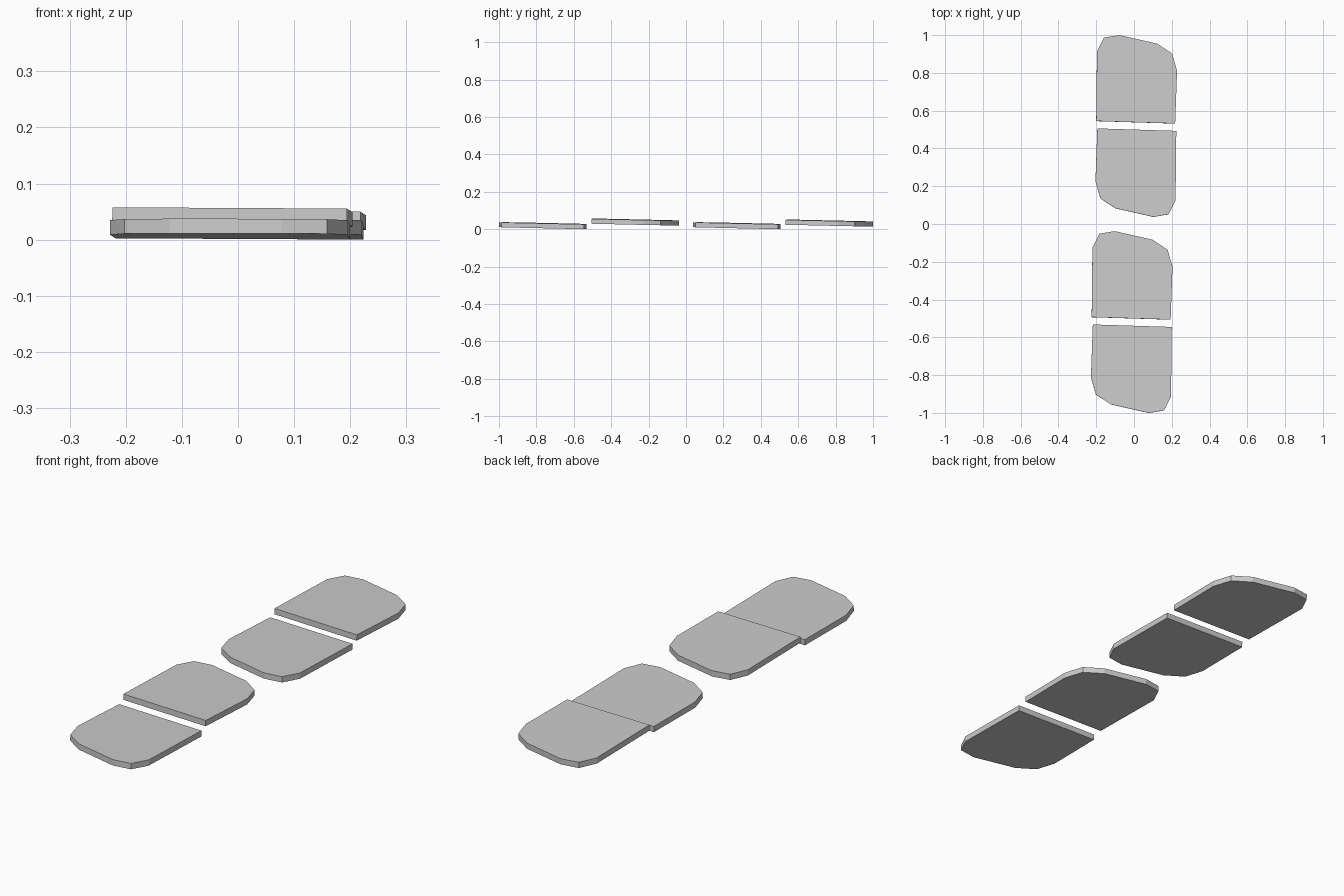
import bpy
import bmesh
from mathutils import Vector

cube = bpy.data.objects.get("Cube")
if cube:
    bpy.data.objects.remove(cube, do_unlink=True)

grey = bpy.data.materials.new("light grey")
grey.use_nodes = True
colour = (0.6, 0.6, 0.6, 1)
grey.diffuse_color = colour
grey.node_tree.nodes["Principled BSDF"].inputs["Base Color"].default_value = colour

# Half-plate outline, measured from the centre of a pair
OUTLINE = [(-.208, .394), (-.212, .026), (.206, .013), (.216, .293),
           (.19, .383), (.11, .436), (-.09, .481), (-.171, .468)]
THICKNESS = 0.026
SLOPE_X, SLOPE_Y = -0.006, -0.0225


def plate(name, centre, top, turn):
    """Tilted slab; turn is 1 for the rear half, -1 for the half turned around."""
    bm = bmesh.new()
    verts = [bm.verts.new((turn * x, turn * y, turn * (SLOPE_X * x + SLOPE_Y * y)))
             for x, y in OUTLINE]
    face = bm.faces.new(verts)
    normal = Vector((-SLOPE_X, -SLOPE_Y, 1)).normalized()
    base = bmesh.ops.extrude_face_region(bm, geom=[face])
    lower = [v for v in base["geom"] if isinstance(v, bmesh.types.BMVert)]
    bmesh.ops.translate(bm, verts=lower, vec=-THICKNESS * normal)
    bmesh.ops.recalc_face_normals(bm, faces=bm.faces)
    mesh = bpy.data.meshes.new(name)
    bm.to_mesh(mesh)
    bm.free()
    mesh.materials.append(grey)
    obj = bpy.data.objects.new(name, mesh)
    obj.location = (*centre, top)
    bpy.context.collection.objects.link(obj)


# Two pairs of plates, each a raised or lowered half facing its twin
for pair, side, rear_top in (("front", -1, 0.057), ("rear", 1, 0.0515)):
    centre = (0.012 * side, 0.519 * side)
    plate(pair + "_pair_rear_plate", centre, rear_top, 1)
    plate(pair + "_pair_front_plate", centre, 0.027, -1)
